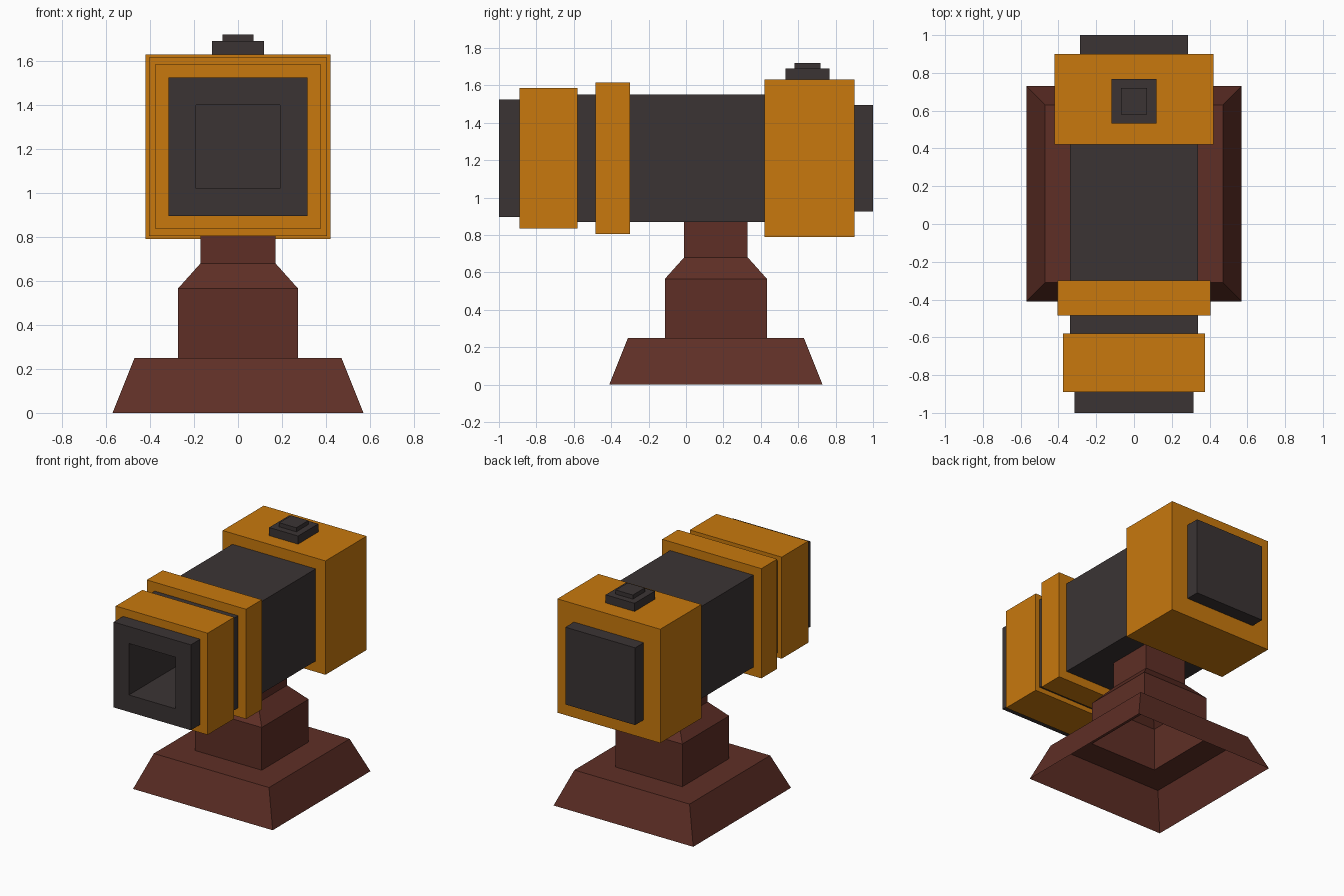
import bpy, bmesh
from mathutils import Vector

if "Cube" in bpy.data.objects:
    bpy.data.objects.remove(bpy.data.objects["Cube"])


def material(name, rgb):
    m = bpy.data.materials.new(name)
    m.diffuse_color = (*rgb, 1)
    m.use_nodes = True
    m.node_tree.nodes["Principled BSDF"].inputs["Base Color"].default_value = m.diffuse_color
    return m


ORANGE = material("orange", (0.58, 0.19, 0.004))
DARK = material("charcoal", (0.043, 0.034, 0.034))
BROWN = material("red_brown", (0.114, 0.028, 0.019))

# axis direction plus the two cross axes (u x v = axis)
UP = (Vector((0, 0, 1)), Vector((1, 0, 0)), Vector((0, 1, 0)))
ALONG = (Vector((0, 1, 0)), Vector((0, 0, 1)), Vector((1, 0, 0)))


def square_sweep(name, mat, frame, origin, profile, cap_start=False, cap_end=False):
    """Square lathe: profile is a list of (position on axis, half width)."""
    axis, u, v = frame
    o = Vector(origin)
    bm = bmesh.new()
    rings = [[bm.verts.new(o + axis * t + u * (a * r) + v * (b * r))
              for a, b in ((-1, -1), (1, -1), (1, 1), (-1, 1))] for t, r in profile]
    for lo, hi in zip(rings, rings[1:]):
        for i in range(4):
            j = (i + 1) % 4
            bm.faces.new((lo[i], lo[j], hi[j], hi[i]))
    if cap_start:
        bm.faces.new(rings[0][::-1])
    if cap_end:
        bm.faces.new(rings[-1])
    mesh = bpy.data.meshes.new(name)
    bm.to_mesh(mesh)
    bm.free()
    mesh.materials.append(mat)
    obj = bpy.data.objects.new(name, mesh)
    bpy.context.collection.objects.link(obj)
    return obj


# Hollow pedestal, open underneath
square_sweep("pedestal", BROWN, UP, (0, 0.16, 0),
             [(0, 0.57), (0.25, 0.47), (0.25, 0.273), (0.565, 0.273),
              (0.68, 0.17), (0.875, 0.17)])

# Barrel with square bore, muzzle lip and rear plug
CENTRE = (0, 0, 1.21)
square_sweep("barrel", DARK, ALONG, CENTRE,
             [(0.0, 0.19), (-1, 0.19), (-1, 0.315), (-0.88, 0.315), (-0.88, 0.34),
              (0.5, 0.34), (0.5, 0.285), (1, 0.285)], True, True)

# Orange collars around the barrel
for name, y0, y1, half, inner in (("muzzle_collar", -0.89, -0.58, 0.375, 0.31),
                                  ("middle_collar", -0.485, -0.30, 0.405, 0.335),
                                  ("breech_block", 0.42, 0.90, 0.42, 0.28)):
    square_sweep(name, ORANGE, ALONG, CENTRE,
                 [(y0, inner), (y0, half), (y1, half), (y1, inner)])

# Stepped button on top of the breech
square_sweep("top_button", DARK, UP, (0, 0.65, 0),
             [(1.63, 0.118), (1.69, 0.118), (1.69, 0.07), (1.72, 0.07)], False, True)
